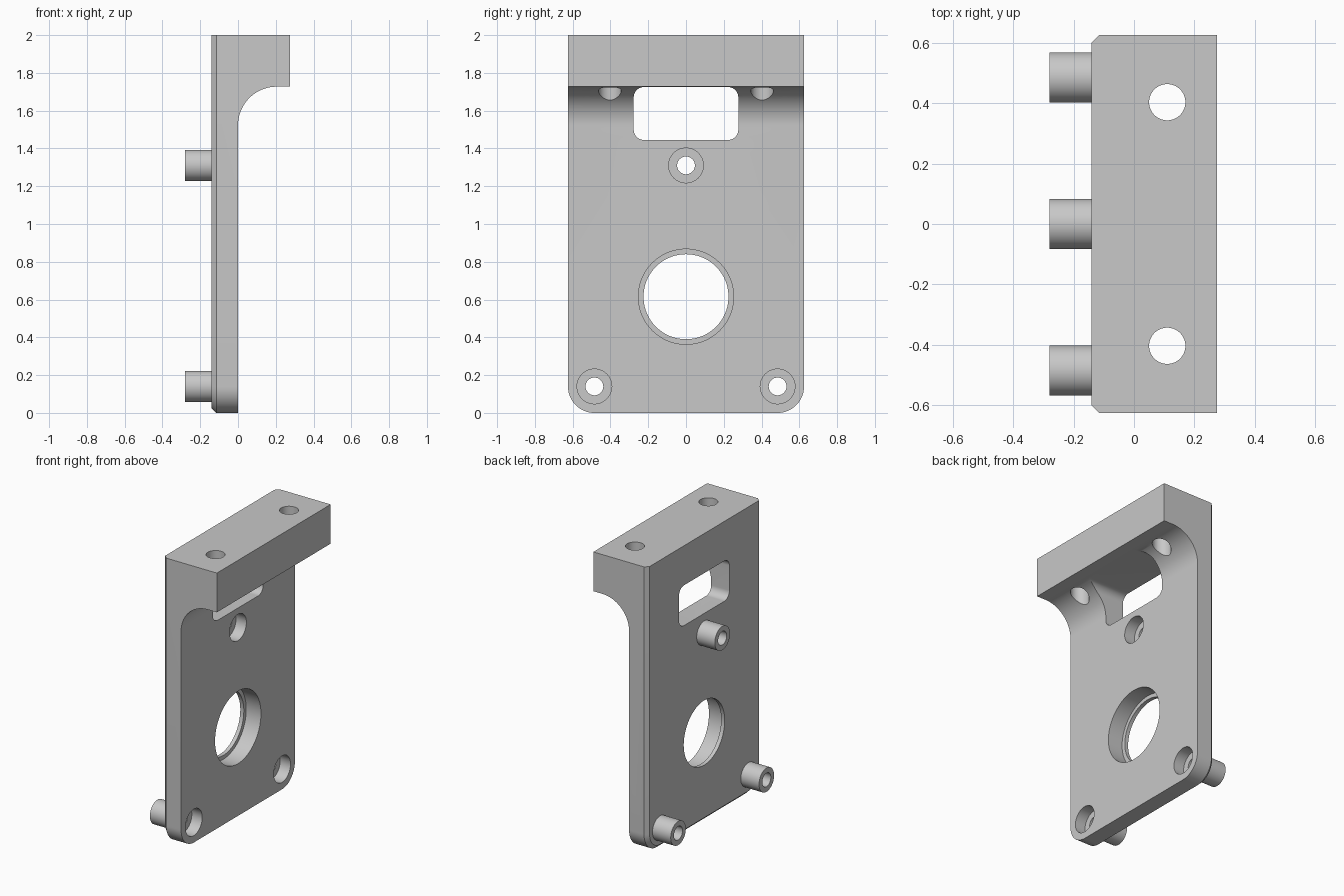
import bpy, bmesh
from math import sin, cos, pi, radians
from mathutils import Vector

cube = bpy.data.objects.get("Cube")
if cube:
    bpy.data.objects.remove(cube, do_unlink=True)

grey = bpy.data.materials.new("plain grey")
grey.use_nodes = True
colour = (0.58, 0.58, 0.58, 1)
grey.diffuse_color = colour
grey.node_tree.nodes["Principled BSDF"].inputs["Base Color"].default_value = colour

BACK, TIP, HALF, CHAMFER = -0.14, 0.275, 0.625, 0.025
LEDGE, FILLET, CORNER = 1.727, 0.205, 0.14


def arc(a, b, r, start, end, n=16):
    """Points on an arc around (a, b), angles in degrees."""
    angles = [radians(start + (end - start) * i / n) for i in range(n + 1)]
    return [(a + r * cos(t), b + r * sin(t)) for t in angles]


def loft(name, loops):
    """Solid skinned through closed loops with equal point counts."""
    bm = bmesh.new()
    rings = [[bm.verts.new(p) for p in loop] for loop in loops]
    n = len(rings[0])
    for r0, r1 in zip(rings, rings[1:]):
        for i in range(n):
            j = (i + 1) % n
            bm.faces.new((r0[i], r0[j], r1[j], r1[i]))
    bm.faces.new(rings[0][::-1])
    bm.faces.new(rings[-1])
    bmesh.ops.recalc_face_normals(bm, faces=bm.faces)
    mesh = bpy.data.meshes.new(name)
    bm.to_mesh(mesh)
    bm.free()
    mesh.materials.append(grey)
    ob = bpy.data.objects.new(name, mesh)
    bpy.context.collection.objects.link(ob)
    return ob


def prism_x(name, pts, x0, x1):
    return loft(name, [[(x, y, z) for y, z in pts] for x in (x0, x1)])


def cylinder_x(name, y, z, r, x0, x1, n=64):
    return prism_x(name, arc(y, z, r, 0, 360, n)[:-1], x0, x1)


def combine(target, tool, operation):
    """Apply a boolean, then remove the tool."""
    tool.hide_render = True
    mod = target.modifiers.new("combine", "BOOLEAN")
    mod.operation, mod.object, mod.solver = operation, tool, "EXACT"
    bpy.context.view_layer.update()
    graph = bpy.context.evaluated_depsgraph_get()
    mesh = bpy.data.meshes.new_from_object(target.evaluated_get(graph))
    target.modifiers.clear()
    target.data = mesh
    bpy.data.objects.remove(tool, do_unlink=True)


# Side profile: plate, top flange and the concave fillet between them
side = [(BACK, 0), (0, 0)]
side += arc(FILLET, LEDGE - FILLET, FILLET, 180, 90, 32)
side += [(TIP, LEDGE), (TIP, 2), (BACK, 2)]
bracket = loft("bracket", [[(x, y, z) for x, z in side] for y in (-HALF, HALF)])


# Outline with rounded bottom corners and a chamfered back edge
def outline(x, inset):
    c, r = HALF - CORNER, CORNER - inset
    pts = arc(-c, CORNER, r, 180, 270) + arc(c, CORNER, r, 270, 360)
    pts += [(HALF - inset, 2.2), (inset - HALF, 2.2)]
    return [(x, y, z) for y, z in pts]


envelope = loft("envelope", [outline(BACK - 0.01, CHAMFER + 0.01),
                             outline(BACK + CHAMFER, 0), outline(0.4, 0)])
combine(bracket, envelope, "INTERSECT")

# Hollow bosses on the back, counterbored from the other side
for y, z in ((0, 1.31), (-0.485, 0.14), (0.485, 0.14)):
    combine(bracket, cylinder_x("boss", y, z, 0.083, -0.28, -0.11), "UNION")
    combine(bracket, cylinder_x("boss_hole", y, z, 0.047, -0.4, 0.1), "DIFFERENCE")
    combine(bracket, cylinder_x("counterbore", y, z, 0.092, -0.08, 0.1), "DIFFERENCE")

# Large stepped bore
combine(bracket, cylinder_x("bore", 0, 0.615, 0.225, -0.4, 0.1, 96), "DIFFERENCE")
combine(bracket, cylinder_x("bore_step", 0, 0.615, 0.252, -0.113, 0.1, 96), "DIFFERENCE")

# Rounded window below the flange
w, low, high, r = 0.277, 1.445, 1.725, 0.055
window = (arc(w - r, high - r, r, 0, 90) + arc(r - w, high - r, r, 90, 180)
          + arc(r - w, low + r, r, 180, 270) + arc(w - r, low + r, r, 270, 360))
combine(bracket, prism_x("window", window, -0.4, 0.4), "DIFFERENCE")

# Vertical mounting holes in the flange
for y in (-0.403, 0.403):
    ring = arc(0.11, y, 0.06, 0, 360, 64)[:-1]
    hole = loft("flange_hole", [[(a, b, z) for a, b in ring] for z in (1.5, 2.2)])
    combine(bracket, hole, "DIFFERENCE")

bpy.ops.object.select_all(action="DESELECT")
bracket.select_set(True)
bpy.context.view_layer.objects.active = bracket
bpy.ops.object.shade_smooth_by_angle(angle=radians(25))
